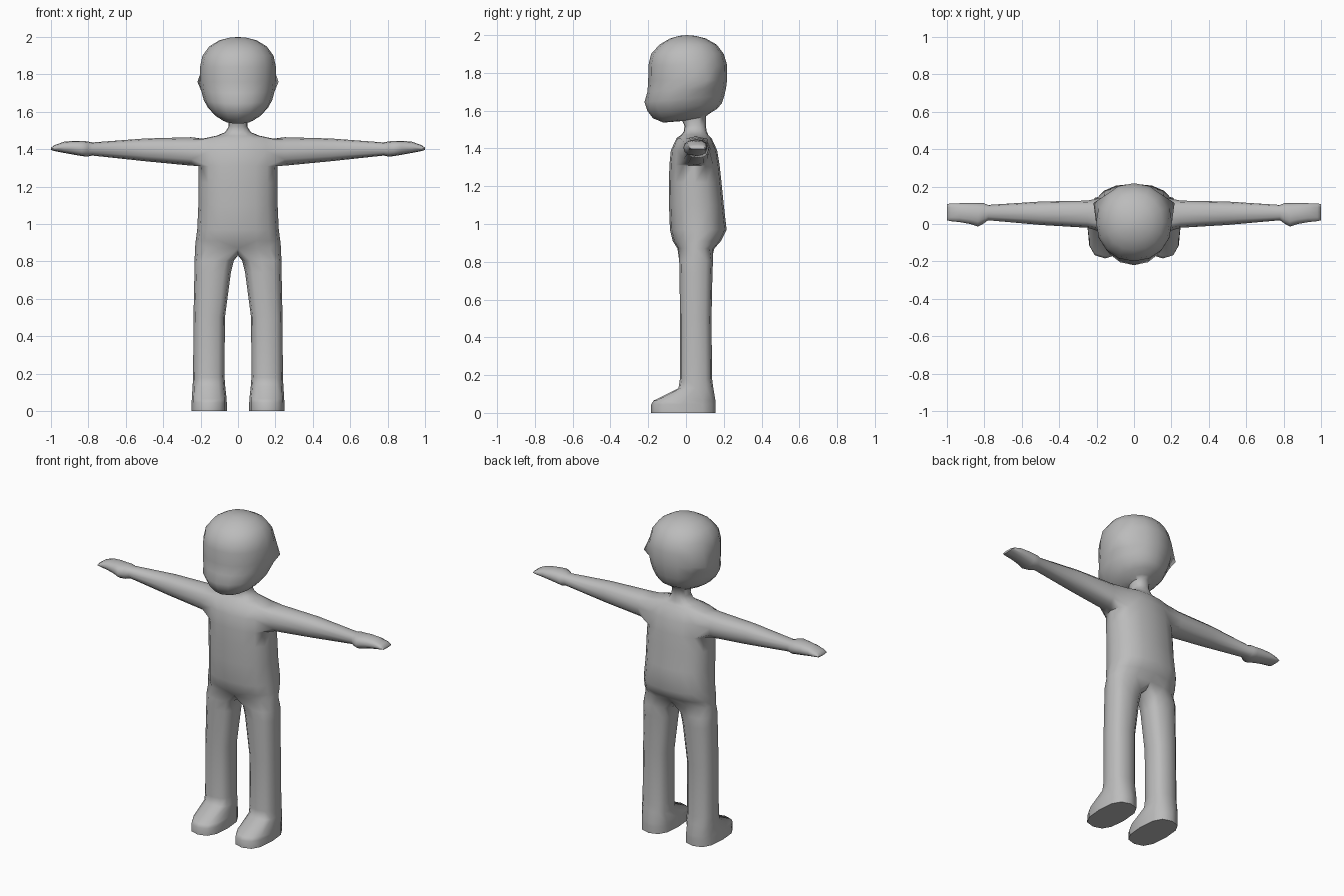
import bpy, bmesh, math

bm = bmesh.new()


def power(v, e):
    return math.copysign(abs(v) ** e, v)


def half_ring(z, w, y0, y1, e=0.85, z_back=None):
    """Half cross-section from front centre round the side to back centre."""
    ring = []
    for i in range(9):
        a = math.radians(-90 + 22.5 * i)
        c = 0 if i in (0, 8) else math.cos(a)
        s = math.sin(a)
        zz = z if z_back is None else z + (z_back - z) * (s + 1) / 2
        ring.append(bm.verts.new((w * power(c, e), (y0 + y1) / 2 + (y1 - y0) / 2 * power(s, e), zz)))
    return ring


def oval(start, u0, u1, v0, v1, place, e=0.85):
    """Closed twelve-point ring; place() turns (u, v) into a position."""
    ring = []
    for i in range(12):
        a = math.radians(start + 30 * i)
        u = (u0 + u1) / 2 + (u1 - u0) / 2 * power(math.cos(a), e)
        v = (v0 + v1) / 2 + (v1 - v0) / 2 * power(math.sin(a), e)
        ring.append(bm.verts.new(place(u, v)))
    return ring


def bridge(a, b, closed=False, skip=()):
    n = len(a)
    for i in range(n if closed else n - 1):
        if i not in skip:
            j = (i + 1) % n
            bm.faces.new((a[i], a[j], b[j], b[i]))


# Torso, neck and head as stacked half rings: z, half width, front y, back y
torso = [half_ring(*r) for r in [
    (0.87, 0.230, -0.045, 0.150), (0.91, 0.226, -0.070, 0.185),
    (0.97, 0.218, -0.085, 0.215), (1.10, 0.212, -0.090, 0.200),
    (1.22, 0.212, -0.090, 0.188), (1.31, 0.210, -0.088, 0.178),
    (1.39, 0.205, -0.080, 0.165), (1.455, 0.195, -0.050, 0.135),
    (1.472, 0.115, -0.025, 0.118), (1.49, 0.070, -0.012, 0.110),
    (1.52, 0.050, -0.008, 0.105)]]
head = [half_ring(z, w, y0, y1, 0.95, zb) for z, w, y0, y1, zb in [
    (1.545, 0.052, -0.02, 0.105, 1.57), (1.537, 0.085, -0.120, 0.125, 1.585),
    (1.560, 0.125, -0.175, 0.165, 1.61), (1.600, 0.160, -0.205, 0.190, 1.64),
    (1.645, 0.183, -0.220, 0.203, 1.68), (1.700, 0.196, -0.204, 0.212, 1.72),
    (1.760, 0.203, -0.200, 0.217, 1.76), (1.840, 0.203, -0.199, 0.218, 1.84),
    (1.900, 0.190, -0.185, 0.200, 1.90), (1.950, 0.153, -0.140, 0.162, 1.95),
    (1.982, 0.100, -0.085, 0.105, 1.982), (1.996, 0.045, -0.035, 0.050, 1.996)]]
head[6][5].co.x = 0.217            # small ear bump
head[6][5].co.y += 0.02
head[5][5].co.x += 0.008
stack = torso + head
for k in range(len(stack) - 1):
    # leave the arm hole open at the shoulder
    bridge(stack[k], stack[k + 1], skip=(2, 3, 4, 5) if k in (5, 6) else ())
crown = bm.verts.new((0, 0.005, 2.0))
for a, b in zip(stack[-1], stack[-1][1:]):
    bm.faces.new((a, b, crown))

# Arm and hand: x, y range, z range, starting from the shoulder hole
prev = torso[5][2:7] + [torso[6][6]] + torso[7][2:7][::-1] + [torso[6][2]]
for x, y0, y1, z0, z1 in [
        (0.250, -0.020, 0.125, 1.312, 1.464), (0.500, -0.005, 0.120, 1.336, 1.457),
        (0.780, 0.020, 0.102, 1.366, 1.436), (0.805, 0.002, 0.112, 1.360, 1.442),
        (0.835, -0.014, 0.112, 1.363, 1.444), (0.875, 0.000, 0.112, 1.370, 1.445),
        (0.930, 0.010, 0.111, 1.380, 1.440), (0.980, 0.015, 0.110, 1.390, 1.422),
        (1.000, 0.020, 0.106, 1.396, 1.408)]:
    ring = oval(-150, y0, y1, z0, z1, lambda u, v: (x, u, v))
    bridge(prev, ring, True)
    prev = ring
bm.faces.new(prev)

# Leg and foot: z, x range, y range, starting from hip and crotch
crotch = [bm.verts.new((0, y, 0.832)) for y in (0.105, 0.055, 0.005)]
prev = torso[0] + crotch
for z, x0, x1, y0, y1 in [
        (0.805, 0.022, 0.232, -0.036, 0.143), (0.740, 0.038, 0.233, -0.034, 0.140),
        (0.500, 0.070, 0.238, -0.032, 0.135), (0.180, 0.072, 0.240, -0.032, 0.138),
        (0.130, 0.068, 0.243, -0.040, 0.145), (0.065, 0.061, 0.247, -0.172, 0.156),
        (0.045, 0.060, 0.248, -0.184, 0.157), (0.000, 0.060, 0.249, -0.184, 0.156)]:
    ring = oval(-120, x0, x1, y0, y1, lambda u, v: (u, v, z), 0.75)
    bridge(prev, ring, True)
    prev = ring
bm.faces.new(prev)

bmesh.ops.recalc_face_normals(bm, faces=bm.faces)
mesh = bpy.data.meshes.new("figure_body")
bm.to_mesh(mesh)
bm.free()
body = bpy.data.objects.new("figure_body", mesh)
bpy.context.collection.objects.link(body)

# Plain grey skin, mirrored and smooth
grey = bpy.data.materials.new("plain_grey")
grey.diffuse_color = (0.5, 0.5, 0.5, 1)
mesh.materials.append(grey)
mirror = body.modifiers.new("mirror", 'MIRROR')
mirror.use_clip = True
bpy.context.view_layer.objects.active = body
body.select_set(True)
bpy.ops.object.modifier_apply(modifier="mirror")
bpy.ops.object.shade_smooth_by_angle(angle=math.radians(60))
